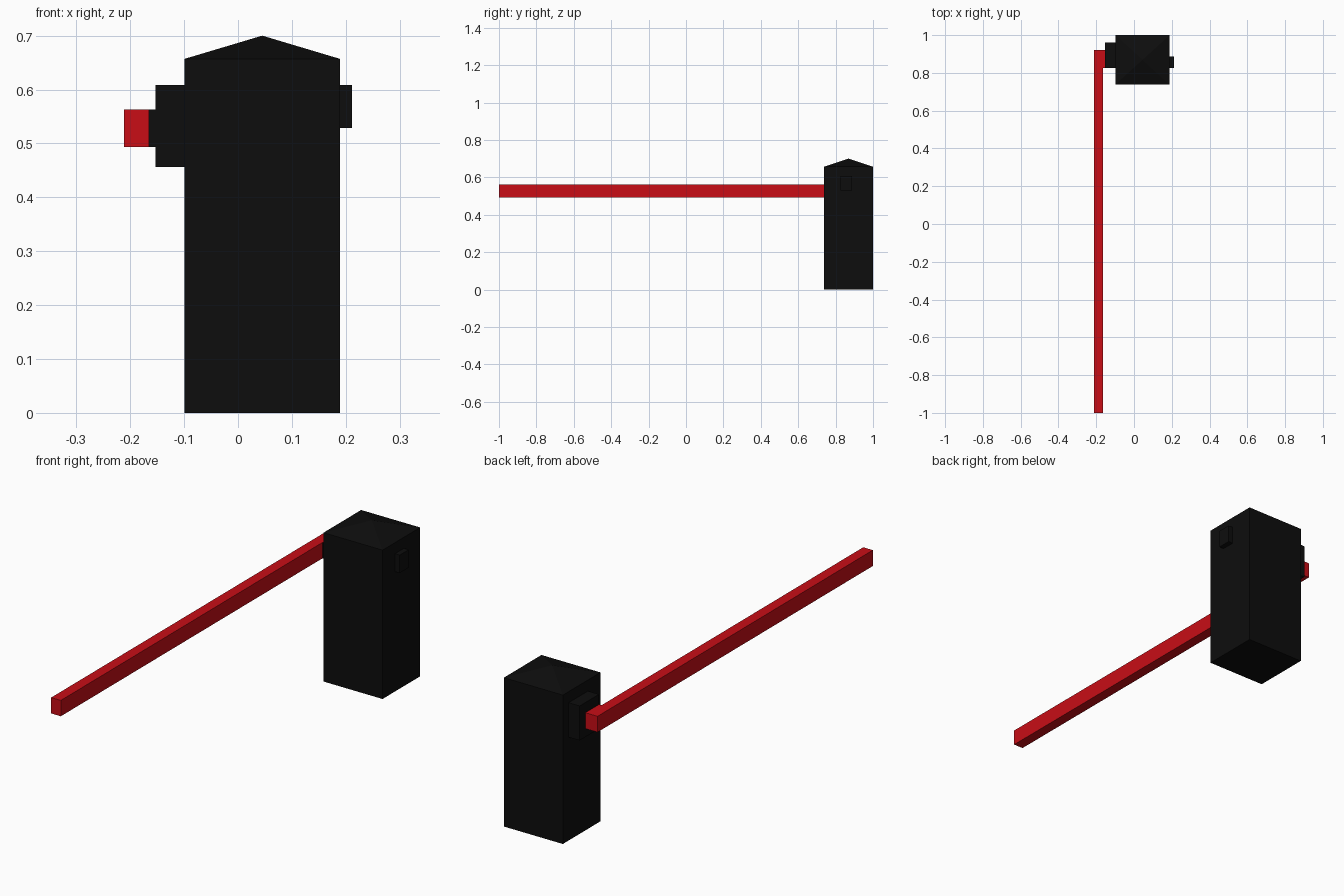
import bpy, bmesh
from mathutils import Vector

if "Cube" in bpy.data.objects:
    bpy.data.objects.remove(bpy.data.objects["Cube"])


def material(name, color):
    m = bpy.data.materials.new(name)
    m.diffuse_color = color
    m.use_nodes = True
    m.node_tree.nodes["Principled BSDF"].inputs["Base Color"].default_value = m.diffuse_color
    return m


BLACK = material("black_paint", (0.004, 0.004, 0.004, 1))
RED = material("red_paint", (0.58, 0.004, 0.008, 1))


def finish(name, bm, *mats):
    bmesh.ops.recalc_face_normals(bm, faces=bm.faces)
    mesh = bpy.data.meshes.new(name)
    bm.to_mesh(mesh)
    bm.free()
    for m in mats:
        mesh.materials.append(m)
    obj = bpy.data.objects.new(name, mesh)
    bpy.context.collection.objects.link(obj)
    return obj


def box_mesh(x, y, z):
    bm = bmesh.new()
    bmesh.ops.create_cube(bm, size=1)
    for v in bm.verts:
        v.co = Vector(r[0] if c < 0 else r[1] for c, r in zip(v.co, (x, y, z)))
    return bm


# Cabinet with a low pyramid roof
bm = box_mesh((-0.099, 0.189), (0.738, 1.0), (0, 0.657))
top = max(bm.faces, key=lambda f: f.calc_center_median().z)
peak = bmesh.ops.poke(bm, faces=[top])["verts"][0]
peak.co.z = 0.70
finish("cabinet", bm, BLACK)

# Drive housing on the arm side and lock box on the other side
finish("drive_housing", box_mesh((-0.153, -0.099), (0.825, 0.96), (0.456, 0.608)), BLACK)
finish("lock_box", box_mesh((0.189, 0.212), (0.825, 0.887), (0.529, 0.608)), BLACK)

# Barrier arm
finish("barrier_arm", box_mesh((-0.212, -0.165), (-1.0, 0.92), (0.493, 0.563)), RED)

# Arm mount, red with a black front face
bm = box_mesh((-0.165, -0.153), (0.825, 0.92), (0.493, 0.563))
bm.normal_update()
for f in bm.faces:
    f.material_index = int(f.normal.y < -0.5)
finish("arm_mount", bm, RED, BLACK)
